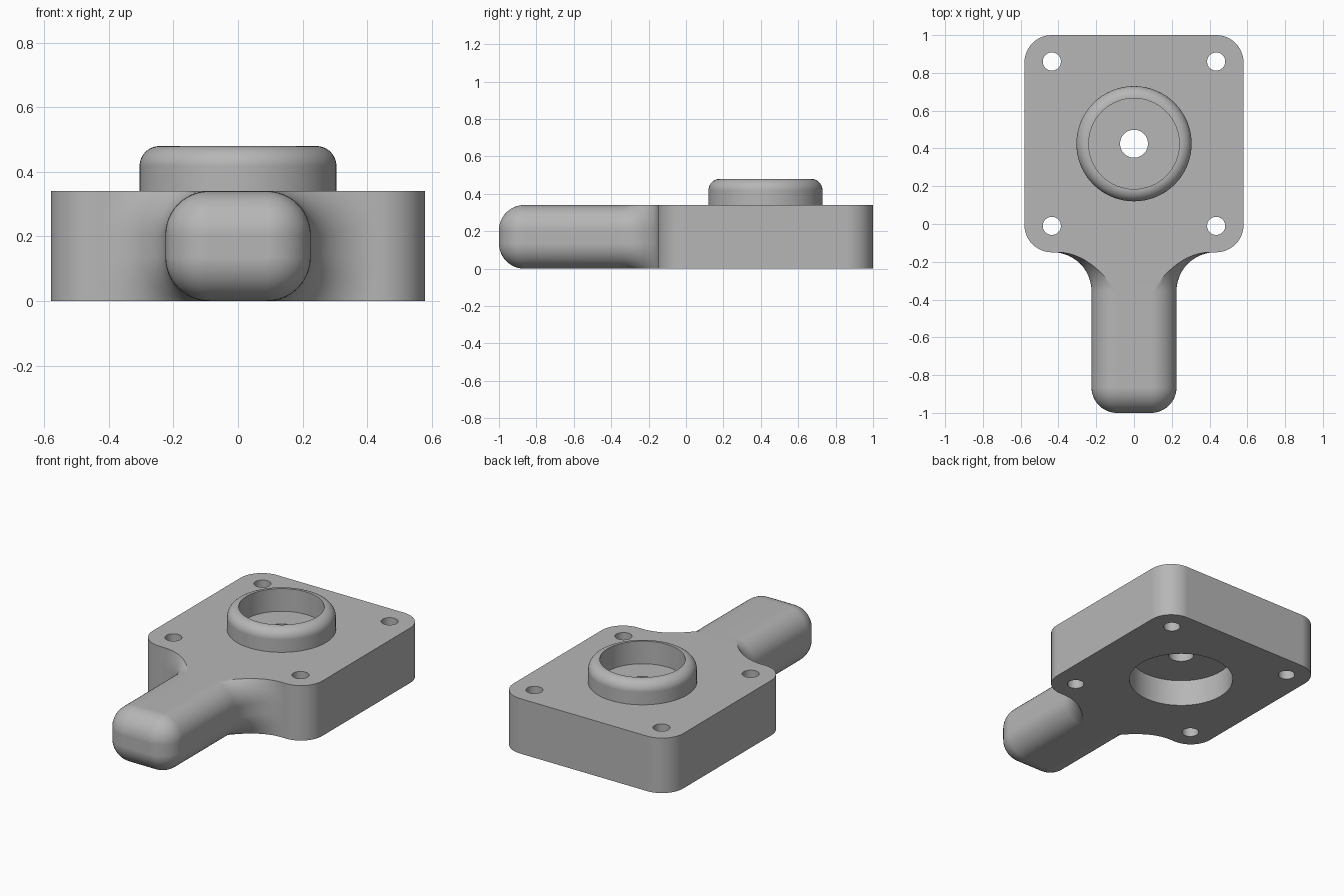
import bpy, bmesh, math

H = 0.34                 # plate thickness
FRONT = -0.15            # front face of the plate
HUB_Y = 0.425            # centre of the collar
SEG = 12

cube = bpy.data.objects.get("Cube")
if cube:
    bpy.data.objects.remove(cube, do_unlink=True)

grey = bpy.data.materials.new("plain grey")
grey.use_nodes = True
grey.diffuse_color = (0.47, 0.47, 0.47, 1)
grey.node_tree.nodes["Principled BSDF"].inputs["Base Color"].default_value = grey.diffuse_color


def loft(name, rings, closed=False):
    """Skin a list of equal-length point rings into a solid."""
    bm = bmesh.new()
    rows = [[bm.verts.new(p) for p in ring] for ring in rings]
    n = len(rows[0])
    pairs = list(zip(rows, rows[1:]))
    if closed:
        pairs.append((rows[-1], rows[0]))
    else:
        bm.faces.new(rows[0])
        bm.faces.new(rows[-1])
    for a, b in pairs:
        for i in range(n):
            j = (i + 1) % n
            bm.faces.new((a[i], a[j], b[j], b[i]))
    bmesh.ops.recalc_face_normals(bm, faces=bm.faces)
    mesh = bpy.data.meshes.new(name)
    bm.to_mesh(mesh)
    bm.free()
    mesh.materials.append(grey)
    obj = bpy.data.objects.new(name, mesh)
    bpy.context.collection.objects.link(obj)
    return obj


def circle(x, y, z, r, n=64):
    return [(x + r * math.cos(math.tau * i / n), y + r * math.sin(math.tau * i / n), z)
            for i in range(n)]


def rod(name, x, y, z0, z1, r):
    return loft(name, [circle(x, y, z, r) for z in (z0, z1)])


def combine(body, other, operation):
    """Boolean the other solid into the body, then discard it."""
    mod = body.modifiers.new("combine", 'BOOLEAN')
    mod.operation = operation
    mod.solver = 'EXACT'
    mod.object = other
    bpy.context.view_layer.objects.active = body
    bpy.ops.object.modifier_apply(modifier=mod.name)
    bpy.data.objects.remove(other, do_unlink=True)


# Plate outline with rounded corners
def plate_ring(z, half=0.58, r=0.145):
    mid, half_y = (1 + FRONT) / 2, (1 - FRONT) / 2
    ring = []
    for k, (sx, sy) in enumerate(((1, 1), (-1, 1), (-1, -1), (1, -1))):
        for i in range(SEG + 1):
            a = (k + i / SEG) * math.pi / 2
            ring.append((sx * (half - r) + r * math.cos(a),
                         mid + sy * (half_y - r) + r * math.sin(a), z))
    return ring


body = loft("mounting_plate_with_handle", [plate_ring(0), plate_ring(H)])

# Handle: rounded section, shrinking at the tip and flaring into the plate
R = 0.135
FLARE = 0.205


def handle_ring(y, radius):
    top = math.asin(min(1, R / radius))
    ring = []
    for k, (sx, sz) in enumerate(((1, 1), (-1, 1), (-1, -1), (1, -1))):
        for i in range(SEG + 1):
            a = top * (i if k % 2 == 0 else SEG - i) / SEG
            z = H / 2 + sz * (H / 2 - R + radius * math.sin(a))
            ring.append((sx * (0.225 - R + radius * math.cos(a)), y, min(H, max(0, z))))
    return ring


steps = [math.pi / 2 * i / SEG for i in range(SEG + 1)]
rings = [handle_ring(-1 + R * (1 - math.cos(t)), max(0.002, R * math.sin(t))) for t in steps]
rings += [handle_ring(FRONT - FLARE + FLARE * math.sin(t), R + FLARE * (1 - math.cos(t)))
          for t in steps]
rings.append(handle_ring(FRONT + 0.05, R + FLARE))
combine(body, loft("handle", rings), 'UNION')

# Collar: turned ring with a rounded outer rim
ROUND = 0.062
profile = [(0.24, H - 0.05), (0.305, H - 0.05)]
profile += [(0.305 - ROUND * (1 - math.cos(t)), 0.48 - ROUND * (1 - math.sin(t))) for t in steps]
profile.append((0.24, 0.48))
collar = loft("collar", [circle(0, HUB_Y, z, r) for r, z in profile], closed=True)
combine(body, collar, 'UNION')

# Underside recess, shaft hole and corner bolt holes
combine(body, rod("recess", 0, HUB_Y, -0.1, 0.165, 0.3), 'DIFFERENCE')
combine(body, rod("shaft_hole", 0, HUB_Y, -0.1, 0.6, 0.074), 'DIFFERENCE')
for x in (-0.435, 0.435):
    for y in (-0.01, 0.86):
        combine(body, rod("bolt_hole", x, y, -0.1, 0.6, 0.048), 'DIFFERENCE')

# Smooth the rounds and keep the flats flat
bpy.ops.object.select_all(action='DESELECT')
body.select_set(True)
bpy.context.view_layer.objects.active = body
bpy.ops.object.shade_smooth_by_angle(angle=math.radians(30))
weighted = body.modifiers.new("flat_faces", 'WEIGHTED_NORMAL')
weighted.keep_sharp = True
